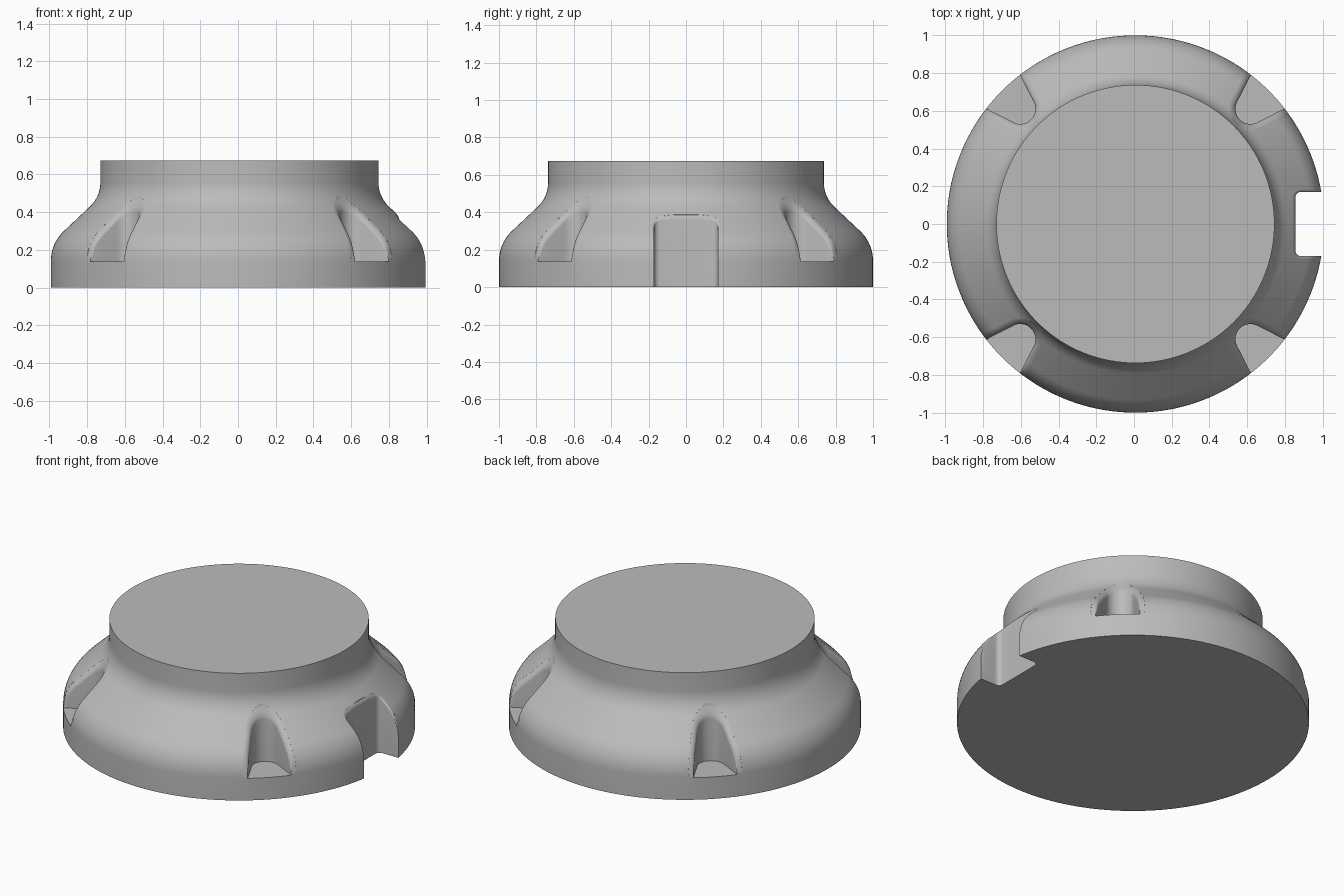
import bpy, bmesh, math

cube = bpy.data.objects.get("Cube")
if cube:
    bpy.data.objects.remove(cube, do_unlink=True)

CENTRE_X = 0.0075
FLOOR = 0.138

grey = bpy.data.materials.new("warm_grey")
grey.use_nodes = True
colour = (0.5, 0.5, 0.5, 1)
grey.diffuse_color = colour
grey.node_tree.nodes["Principled BSDF"].inputs["Base Color"].default_value = colour

# Shoulder profile: convex arc, straight slope, concave arc
BEND = math.radians(47)
R_LOW, R_UP, NECK = 0.22, 0.18, 0.737
shoulder = []
for i in range(11):
    a = BEND * i / 10
    shoulder.append((1 - R_LOW * (1 - math.cos(a)), 0.14 + R_LOW * math.sin(a)))
for i in range(11):
    a = BEND * (1 - i / 10)
    shoulder.append((NECK + R_UP * (1 - math.cos(a)), 0.56 - R_UP * math.sin(a)))
profile = [(1, 0)] + shoulder + [(NECK, 0.675)]


def surface_height(r):
    """Height of the shoulder at a given radius."""
    if r >= 1:
        return 0.14
    for (r0, z0), (r1, z1) in zip(shoulder, shoulder[1:]):
        if r1 <= r <= r0:
            return z0 + (z1 - z0) * (r0 - r) / (r0 - r1)
    return 0.56


def loft(name, rings):
    """Closed solid through equal-length rings of points."""
    bm = bmesh.new()
    loops = [[bm.verts.new(p) for p in ring] for ring in rings]
    n = len(loops[0])
    for low, high in zip(loops, loops[1:]):
        for i in range(n):
            j = (i + 1) % n
            bm.faces.new((low[i], low[j], high[j], high[i]))
    bm.faces.new(loops[0][::-1])
    bm.faces.new(loops[-1])
    bmesh.ops.recalc_face_normals(bm, faces=bm.faces)
    mesh = bpy.data.meshes.new(name)
    bm.to_mesh(mesh)
    bm.free()
    mesh.materials.append(grey)
    obj = bpy.data.objects.new(name, mesh)
    obj.location.x = CENTRE_X
    bpy.context.collection.objects.link(obj)
    return obj


def rounded_cutter(name, outline, floor, fillet, angle):
    """Prism whose walls roll over into the shoulder; outline holds (u, v, nu, nv)."""
    def place(u, v, z):
        return (u * math.cos(angle) - v * math.sin(angle),
                u * math.sin(angle) + v * math.cos(angle), z)

    rings = [[place(u, v, floor) for u, v, _, _ in outline]]
    steps = 7
    for k in range(steps + 1):
        d = fillet * 0.85 * (k / steps) ** 2
        depth = fillet - math.sqrt(fillet ** 2 - (fillet - d) ** 2)
        ring = []
        for u, v, nu, nv in outline:
            pu, pv = u + nu * d, v + nv * d
            z = surface_height(math.hypot(pu, pv)) - depth
            ring.append(place(pu, pv, max(z, floor + 0.0002 * (k + 1))))
        rings.append(ring)
    rings.append([(x, y, 0.8) for x, y, z in rings[-1]])
    return loft(name, rings)


def mirrored(half):
    """Complete an outline from its +v half, running from the outer end inward."""
    return half + [(u, -v, nu, -nv) for u, v, nu, nv in reversed(half)]


def wall(start, end, normal, count):
    return [(start[0] + (end[0] - start[0]) * i / count,
             start[1] + (end[1] - start[1]) * i / count, *normal) for i in range(count)]


def arc(u, v, radius, a0, a1, count):
    angles = [a0 + (a1 - a0) * i / count for i in range(count + 1)]
    return [(u + radius * math.cos(a), v + radius * math.sin(a),
             math.cos(a), math.sin(a)) for a in angles]


# Revolved body
SEGMENTS = 192
turns = [math.tau * (i + 0.5) / SEGMENTS for i in range(SEGMENTS)]
body = loft("base_body", [[(r * math.cos(a), r * math.sin(a), z) for a in turns]
                          for r, z in profile])

# Four flared scoops with round inner ends
flare = math.radians(18)
tip = arc(0.863, 0, 0.08, math.pi / 2 + flare, math.pi * 0.97, 12)
u0, v0, nu, nv = tip[0]
outer = (1.1, v0 + (1.1 - u0) * math.tan(flare))
scoop = mirrored(wall(outer, (u0, v0), (nu, nv), 20) + tip)
cutters = [rounded_cutter("scoop_cutter", scoop, FLOOR, 0.035,
                          math.pi / 4 + q * math.pi / 2) for q in range(4)]

# Square notch through the left rim
corner = arc(0.8775, 0.14, 0.03, math.pi / 2, math.pi, 6)
notch = mirrored(wall((1.1, 0.17), (0.8775, 0.17), (0, 1), 14) + corner
                 + [(0.8475, 0.07, -1, 0)])
cutters.append(rounded_cutter("notch_cutter", notch, -0.1, 0.014, 0))

# Cut the body, then discard the cutters
bpy.context.view_layer.objects.active = body
for cutter in cutters:
    cutter.hide_render = True
    mod = body.modifiers.new("cut", 'BOOLEAN')
    mod.operation = 'DIFFERENCE'
    mod.solver = 'EXACT'
    mod.object = cutter
    bpy.ops.object.modifier_apply(modifier=mod.name)
    bpy.data.objects.remove(cutter, do_unlink=True)

bpy.ops.object.select_all(action='DESELECT')
body.select_set(True)
bpy.ops.object.shade_smooth_by_angle(angle=math.radians(30))
